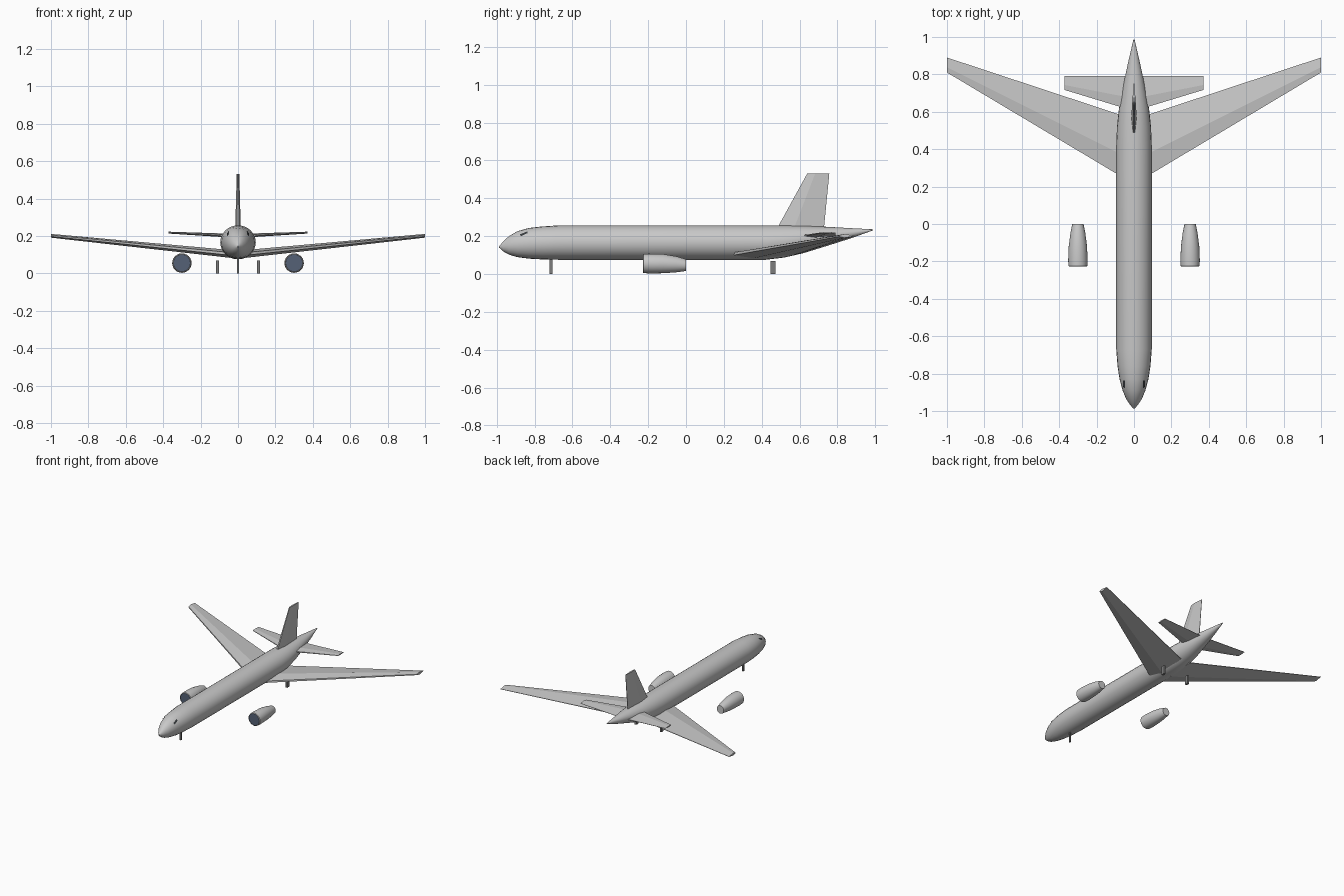
import bpy, bmesh, math
from mathutils import Vector

if "Cube" in bpy.data.objects:
    bpy.data.objects.remove(bpy.data.objects["Cube"])


def material(name, rgb):
    m = bpy.data.materials.new(name)
    m.diffuse_color = (*rgb, 1)
    m.use_nodes = True
    m.node_tree.nodes["Principled BSDF"].inputs["Base Color"].default_value = m.diffuse_color
    return m


GREY = material("light_grey", (0.58, 0.58, 0.58))
FAN = material("fan_blue_grey", (0.09, 0.12, 0.18))
GLASS = material("dark_glass", (0.04, 0.045, 0.05))
STRUT = material("strut_grey", (0.2, 0.2, 0.2))


def finish(name, bm, mat, smooth=False):
    bmesh.ops.recalc_face_normals(bm, faces=bm.faces)
    me = bpy.data.meshes.new(name)
    bm.to_mesh(me)
    bm.free()
    ob = bpy.data.objects.new(name, me)
    bpy.context.collection.objects.link(ob)
    me.materials.append(mat)
    if smooth:
        bpy.ops.object.select_all(action='DESELECT')
        ob.select_set(True)
        bpy.context.view_layer.objects.active = ob
        bpy.ops.object.shade_smooth_by_angle(angle=math.radians(35))
    return ob


def loft(bm, rings):
    """Bridge closed rings of points and cap both ends."""
    vs = [[bm.verts.new(p) for p in r] for r in rings]
    n = len(vs[0])
    for a, b in zip(vs, vs[1:]):
        for i in range(n):
            j = (i + 1) % n
            bm.faces.new((a[i], a[j], b[j], b[i]))
    bm.faces.new(vs[0])
    bm.faces.new(vs[-1])


def oval(y, r, lo, hi, cx=0, n=24):
    c, h = (lo + hi) / 2, (hi - lo) / 2
    return [(cx + r * math.cos(t), y, c + h * math.sin(t))
            for t in (2 * math.pi * i / n for i in range(n))]


# Fuselage: stations of (y, half width, bottom, top)
BODY = [(-0.987, 0.004, 0.139, 0.147), (-0.965, 0.022, 0.119, 0.172),
        (-0.935, 0.042, 0.102, 0.200), (-0.89, 0.061, 0.089, 0.226),
        (-0.83, 0.077, 0.081, 0.243), (-0.76, 0.088, 0.077, 0.251),
        (-0.67, 0.095, 0.075, 0.257), (0.42, 0.095, 0.075, 0.257),
        (0.52, 0.091, 0.087, 0.257), (0.62, 0.080, 0.110, 0.255),
        (0.75, 0.056, 0.150, 0.249), (0.87, 0.030, 0.188, 0.242),
        (0.987, 0.003, 0.230, 0.236)]
bm = bmesh.new()
loft(bm, [oval(*s) for s in BODY])
finish("fuselage", bm, GREY, True)


def skin(y, deg, off=0.003):
    """Point just outside the fuselage at a station and angle."""
    for a, b in zip(BODY, BODY[1:]):
        if a[0] <= y <= b[0]:
            f = (y - a[0]) / (b[0] - a[0])
            r, lo, hi = [a[k] + f * (b[k] - a[k]) for k in (1, 2, 3)]
            t = math.radians(deg)
            return Vector(((r + off) * math.cos(t), y,
                           (lo + hi) / 2 + ((hi - lo) / 2 + off) * math.sin(t)))


# Section: leading edge, ridge, trailing edge; (u = chord, v = thickness)
def section(le, te, thick):
    c = te - le
    h = thick / 2
    return [(le, 0.35 * h), (le + 0.36 * c, h), (te, 0.12 * h),
            (te, -0.12 * h), (le + 0.36 * c, -h), (le, -0.35 * h)]


def panel(name, side, root, tip):
    """Flat-sided wing panel; ends are (x, z, leading y, trailing y, thickness)."""
    bm = bmesh.new()
    loft(bm, [[(side * x, u, z + v) for u, v in section(a, b, t)]
              for x, z, a, b, t in (root, tip)])
    finish(name, bm, GREY)


for side, tag in ((-1, "left"), (1, "right")):
    # Wings and tailplanes
    panel(tag + "_wing", side, (0.04, 0.104, 0.237, 0.573, 0.042),
          (1.0, 0.201, 0.81, 0.89, 0.02))
    panel(tag + "_tailplane", side, (0.0, 0.2, 0.604, 0.79, 0.022),
          (0.372, 0.218, 0.717, 0.79, 0.01))

    # Engine nacelle with a recessed front
    cx = side * 0.3
    bm = bmesh.new()
    loft(bm, [oval(-0.222, 0.044, 0.011, 0.100, cx),
              oval(-0.228, 0.046, 0.009, 0.102, cx),
              oval(-0.225, 0.050, 0.005, 0.106, cx),
              oval(-0.195, 0.052, 0.003, 0.107, cx),
              oval(-0.12, 0.049, 0.004, 0.105, cx),
              oval(-0.05, 0.040, 0.009, 0.093, cx),
              oval(0.0, 0.030, 0.016, 0.078, cx)])
    finish(tag + "_engine", bm, GREY, True)

    # Fan face
    bm = bmesh.new()
    loft(bm, [oval(-0.226, 0.0455, 0.0095, 0.1015, cx),
              oval(-0.221, 0.0455, 0.0095, 0.1015, cx)])
    finish(tag + "_fan", bm, FAN)

    # Cockpit window
    bm = bmesh.new()
    pts = [skin(-0.878, 43), skin(-0.836, 51), skin(-0.838, 41), skin(-0.872, 32)]
    vs = [bm.verts.new((side * p.x, p.y, p.z)) for p in pts]
    f = bm.faces.new(vs if side < 0 else vs[::-1])
    f.normal_update()
    if f.normal.z < 0:
        f.normal_flip()
    me = bpy.data.meshes.new(tag + "_cockpit_window")
    bm.to_mesh(me)
    bm.free()
    me.materials.append(GLASS)
    bpy.context.collection.objects.link(bpy.data.objects.new(me.name, me))

# Fin
bm = bmesh.new()
loft(bm, [[(v, u, z) for u, v in section(a, b, t)]
          for z, a, b, t in ((0.235, 0.478, 0.728, 0.03), (0.53, 0.64, 0.757, 0.014))])
finish("fin", bm, GREY)


# Landing gear
def strut(name, x, y, sx, sy, top):
    bm = bmesh.new()
    bmesh.ops.create_cube(bm, size=1)
    for v in bm.verts:
        v.co = (x + v.co.x * sx, y + v.co.y * sy, (v.co.z + 0.5) * top)
    finish(name, bm, STRUT)


strut("nose_gear", 0, -0.713, 0.01, 0.015, 0.085)
strut("left_main_gear", -0.11, 0.46, 0.015, 0.026, 0.068)
strut("right_main_gear", 0.11, 0.46, 0.015, 0.026, 0.068)
